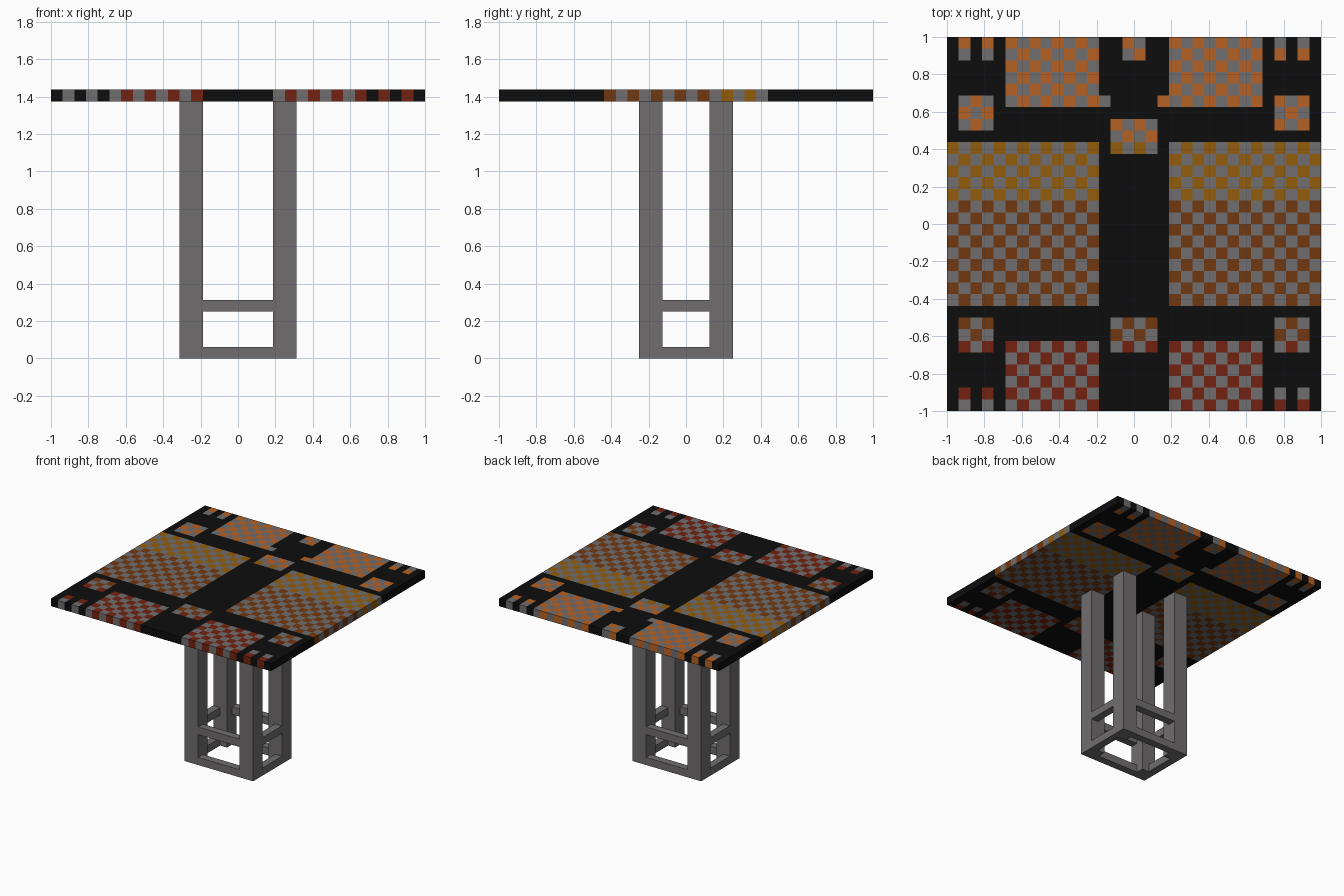
import bpy, bmesh
from math import floor
from mathutils import Vector

cube = bpy.data.objects.get("Cube")
if cube:
    bpy.data.objects.remove(cube, do_unlink=True)

CELL = 0.0625
COUNT = 32
TOP_Z = 22 * CELL


def material(name, rgb):
    m = bpy.data.materials.new(name)
    m.use_nodes = True
    m.diffuse_color = (*rgb, 1)
    m.node_tree.nodes["Principled BSDF"].inputs["Base Color"].default_value = (*rgb, 1)
    return m


black = material("black", (0.004, 0.004, 0.004))
grey = material("grey", (0.16, 0.153, 0.153))
red = material("dark_red", (0.17, 0.016, 0.005))
brown = material("brown", (0.165, 0.04, 0.005))
amber = material("amber", (0.29, 0.11, 0.004))
orange = material("orange", (0.47, 0.12, 0.018))


def box_mesh(lo, hi):
    lo, hi = Vector(lo), Vector(hi)
    bm = bmesh.new()
    bmesh.ops.create_cube(bm, size=1)
    for v in bm.verts:
        v.co = (lo + hi) / 2 + v.co * (hi - lo)
    return bm


def finish(bm, name, mats):
    mesh = bpy.data.meshes.new(name)
    bm.to_mesh(mesh)
    bm.free()
    for m in mats:
        mesh.materials.append(m)
    obj = bpy.data.objects.new(name, mesh)
    bpy.context.collection.objects.link(obj)
    return obj


def box(name, lo, hi):
    return finish(box_mesh(lo, hi), name, [grey])


# Checkered areas on the left half, as first and last column and row
MIRRORED = [
    (0, 12, 9, 22),                      # large side panels
    (5, 12, 0, 5), (5, 12, 26, 31),      # front and back panels
    (13, 13, 26, 26),                    # single cells beside back panels
    (1, 3, 5, 7), (1, 3, 24, 26),        # small squares
    (1, 1, 0, 1), (3, 3, 0, 1),          # corner tabs
    (1, 1, 30, 31), (3, 3, 30, 31),
]
CENTRAL = [(14, 17, 5, 7), (14, 17, 22, 24), (15, 16, 30, 31)]


def inside(col, row, areas):
    return any(a <= col <= b and c <= row <= d for a, b, c, d in areas)


def cell_colour(col, row):
    folded = min(col, COUNT - 1 - col)
    if not (inside(folded, row, MIRRORED) or inside(col, row, CENTRAL)):
        return 0
    if (col + row) % 2:
        return 1
    # Colour bands run from front to back
    return 2 + sum(row >= start for start in (6, 18, 23))


# Table top, cut into square cells
bm = box_mesh((-1, -1, TOP_Z), (1, 1, TOP_Z + CELL))
for axis in ((1, 0, 0), (0, 1, 0)):
    for k in range(1, COUNT):
        bmesh.ops.bisect_plane(bm, geom=bm.verts[:] + bm.edges[:] + bm.faces[:],
                               plane_co=Vector(axis) * (k * CELL - 1), plane_no=axis)
bm.normal_update()
for f in bm.faces:
    p = f.calc_center_median() - f.normal * CELL / 2
    f.material_index = cell_colour(floor((p.x + 1) / CELL), floor((p.y + 1) / CELL))
finish(bm, "table_top", [black, grey, red, brown, amber, orange])

# Legs
X_OUT, Y_OUT, LEG = 5 * CELL, 4 * CELL, 2 * CELL
X_IN, Y_IN = X_OUT - LEG, Y_OUT - LEG
for sx, side in ((-1, "right"), (1, "left")):
    for sy, end in ((-1, "front"), (1, "back")):
        xs = sorted((sx * X_IN, sx * X_OUT))
        ys = sorted((sy * Y_IN, sy * Y_OUT))
        box(f"{end}_{side}_leg", (xs[0], ys[0], 0), (xs[1], ys[1], TOP_Z))

# Rails, flush with the outer faces of the legs
for z, level in ((0, "bottom"), (4 * CELL, "upper")):
    for s, end, side in ((-1, "front", "right"), (1, "back", "left")):
        ys = sorted((s * (Y_OUT - CELL), s * Y_OUT))
        xs = sorted((s * (X_OUT - CELL), s * X_OUT))
        box(f"{level}_{end}_rail", (-X_IN, ys[0], z), (X_IN, ys[1], z + CELL))
        box(f"{level}_{side}_rail", (xs[0], -Y_IN, z), (xs[1], Y_IN, z + CELL))
